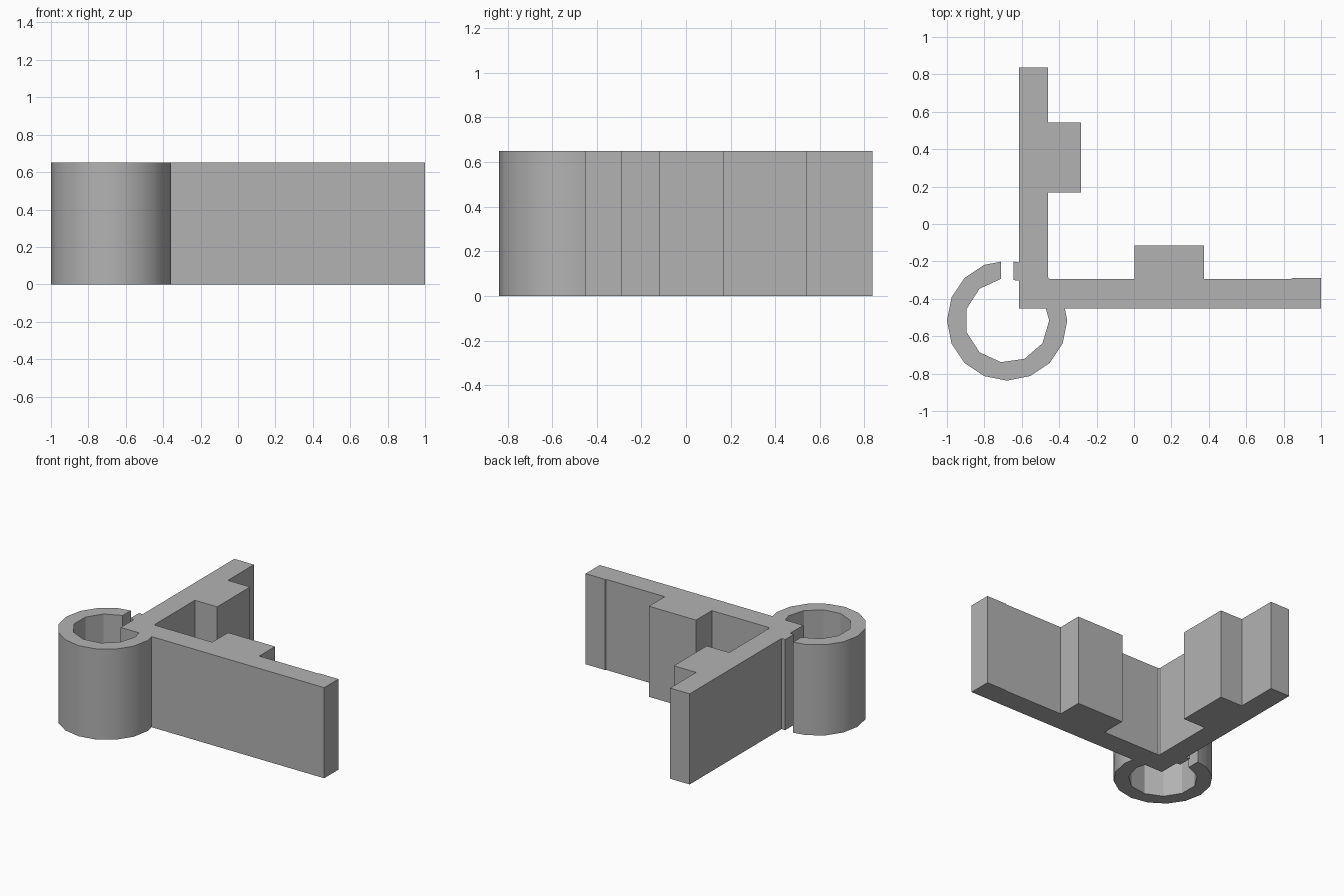
import bpy
import bmesh
from math import cos, sin, tau

cube = bpy.data.objects.get("Cube")
if cube:
    bpy.data.objects.remove(cube, do_unlink=True)

HEIGHT = 0.65
CX, CY = -0.6785, -0.516        # centre of the ring
FRONT, BACK = -0.451, -0.295    # faces of the long arm
LEFT, RIGHT = -0.615, -0.46     # faces of the wall
SLOT = -0.71                    # open end of the ring


def arc(radius, sides, steps):
    return [(CX + radius * cos(tau * i / sides), CY + radius * sin(tau * i / sides))
            for i in steps]


# Open ring: sixteen sides outside, eleven inside
ring_outer = [(SLOT, -0.201)] + arc(0.3215, 16, range(5, 17)) + [(-0.37, FRONT)]
ring_inner = [(LEFT, FRONT), (-0.472, FRONT)] + arc(0.225, 11, range(11, 2, -1))

# Long arm with its block and slightly thicker tip
arm = [(1, FRONT), (1, -0.29), (0.845, -0.29), (0.84, BACK),
       (0.375, BACK), (0.375, -0.116), (0.002, -0.116), (0.002, BACK)]

# Wall with its block, and a chamfer in the inner corner
wall = [(-0.45, BACK), (RIGHT, -0.285), (RIGHT, 0.168), (-0.283, 0.168),
        (-0.283, 0.542), (RIGHT, 0.542), (RIGHT, 0.837), (LEFT, 0.837)]

# Small lip facing the slot
lip = [(LEFT, -0.206), (-0.645, -0.201), (-0.645, -0.3), (LEFT, -0.303)]

# Extrude the joined outline
bm = bmesh.new()
outline = ring_outer + arm + wall + lip + ring_inner
base = bm.faces.new([bm.verts.new((x, y, 0)) for x, y in outline])
result = bmesh.ops.extrude_face_region(bm, geom=[base], use_keep_orig=True)
top = [v for v in result["geom"] if isinstance(v, bmesh.types.BMVert)]
bmesh.ops.translate(bm, verts=top, vec=(0, 0, HEIGHT))
bmesh.ops.recalc_face_normals(bm, faces=bm.faces)
bmesh.ops.triangulate(bm, faces=[f for f in bm.faces if len(f.verts) > 4])
mesh = bpy.data.meshes.new("corner_clip")
bm.to_mesh(mesh)
bm.free()

clip = bpy.data.objects.new("corner_clip", mesh)
bpy.context.collection.objects.link(clip)

# Plain grey
grey = bpy.data.materials.new("grey")
grey.use_nodes = True
colour = (0.45, 0.45, 0.45, 1)
grey.diffuse_color = colour
grey.node_tree.nodes["Principled BSDF"].inputs["Base Color"].default_value = colour
mesh.materials.append(grey)

# Smooth outside of the ring, sharp edges elsewhere
bpy.ops.object.select_all(action="DESELECT")
clip.select_set(True)
bpy.context.view_layer.objects.active = clip
bpy.ops.object.shade_smooth_by_angle(angle=tau / 12)
